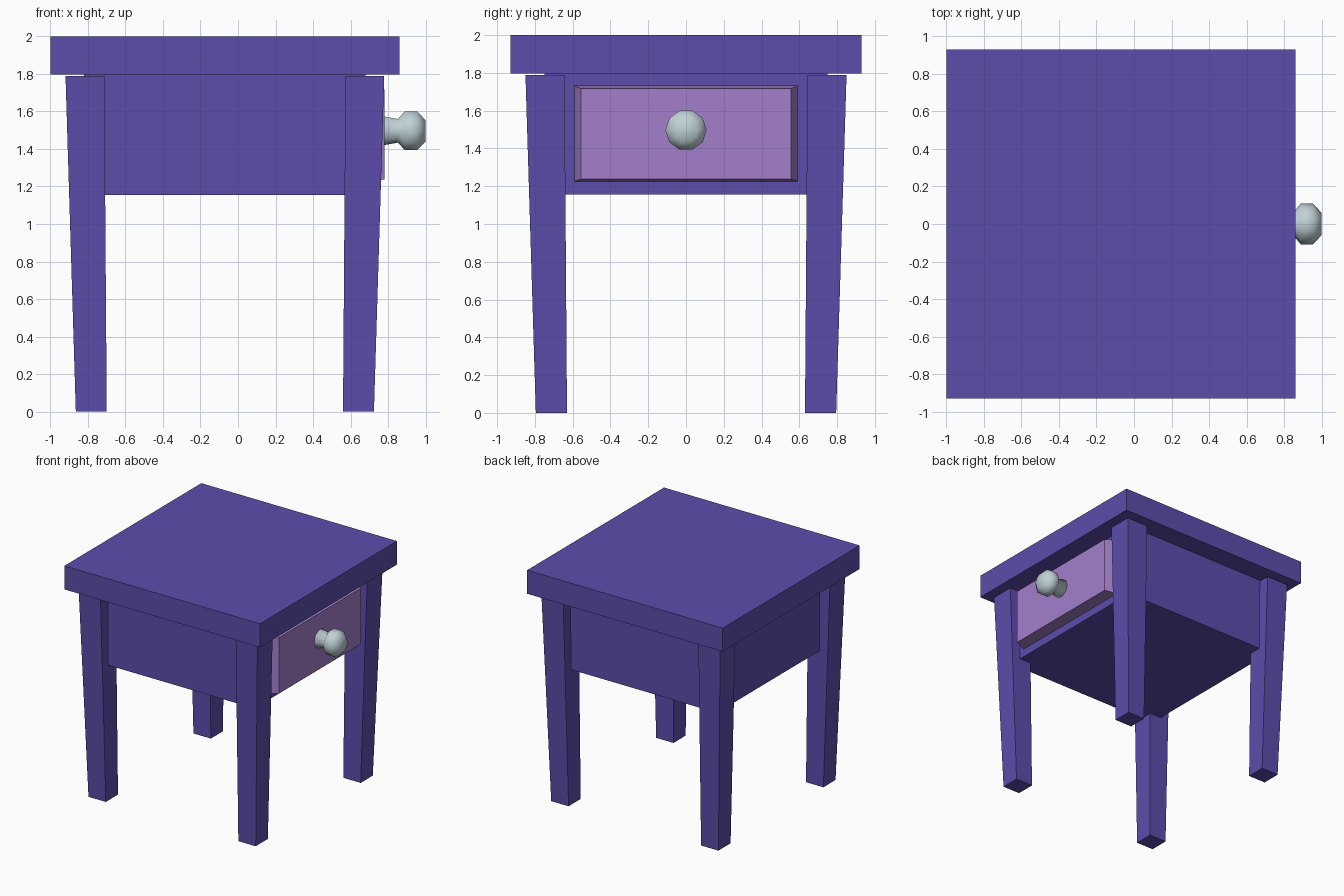
import bpy, bmesh, math
from mathutils import Matrix

if "Cube" in bpy.data.objects:
    bpy.data.objects.remove(bpy.data.objects["Cube"])

CX = -0.07  # centre of the table itself (the knob sticks out to +x)


def material(name, rgb):
    m = bpy.data.materials.new(name)
    m.diffuse_color = (*rgb, 1)
    m.use_nodes = True
    m.node_tree.nodes["Principled BSDF"].inputs["Base Color"].default_value = m.diffuse_color
    return m


violet = material("violet paint", (0.107, 0.074, 0.413))
lilac = material("lilac drawer", (0.366, 0.212, 0.597))
silver = material("pale silver", (0.52, 0.64, 0.67))


def finish(name, bm, mat):
    bmesh.ops.recalc_face_normals(bm, faces=bm.faces)
    me = bpy.data.meshes.new(name)
    bm.to_mesh(me)
    bm.free()
    me.materials.append(mat)
    ob = bpy.data.objects.new(name, me)
    bpy.context.collection.objects.link(ob)
    return ob


def loft(name, rings, mat):
    """Closed solid through rings of equal point count."""
    bm = bmesh.new()
    vs = [[bm.verts.new(p) for p in r] for r in rings]
    n = len(rings[0])
    for a, b in zip(vs, vs[1:]):
        for i in range(n):
            j = (i + 1) % n
            bm.faces.new((a[i], a[j], b[j], b[i]))
    bm.faces.new(vs[0])
    bm.faces.new(vs[-1])
    return finish(name, bm, mat)


def rect_z(x0, x1, y0, y1, z):
    return [(x0, y0, z), (x1, y0, z), (x1, y1, z), (x0, y1, z)]


def rect_x(x, y, z0, z1):
    return [(x, -y, z0), (x, y, z0), (x, y, z1), (x, -y, z1)]


# Table top and drawer case
loft("table_top", [rect_z(-1, 0.86, -0.93, 0.93, z) for z in (1.798, 2.0)], violet)
loft("drawer_case", [rect_z(CX - 0.75, CX + 0.75, -0.75, 0.75, z) for z in (1.155, 1.80)], violet)

# Four tapered legs, mirrored about the table centre
for sx, xn in ((-1, "left"), (1, "right")):
    for sy, yn in ((-1, "front"), (1, "back")):
        rings = []
        for z, inner, outer in ((0, 0.63, 0.795), (1.79, 0.643, 0.85)):
            rings.append(rect_z(CX + sx * inner, CX + sx * outer,
                                sy * inner, sy * outer, z))
        loft(f"{yn}_{xn}_leg", rings, violet)

# Raised drawer front with sloping edges
loft("drawer_front", [rect_x(0.675, 0.593, 1.225, 1.733),
                      rect_x(0.78, 0.557, 1.237, 1.717)], lilac)

# Ten-sided turned knob: (x, radius) profile
profile = [(0.775, 0.081), (0.853, 0.066), (0.89, 0.109), (0.955, 0.109), (1.0, 0.06)]
rings = [[(x, r * math.cos(k * math.tau / 10), 1.497 + r * math.sin(k * math.tau / 10))
          for k in range(10)] for x, r in profile]
knob = loft("drawer_knob", rings, silver)
for p in knob.data.polygons:
    p.use_smooth = True
